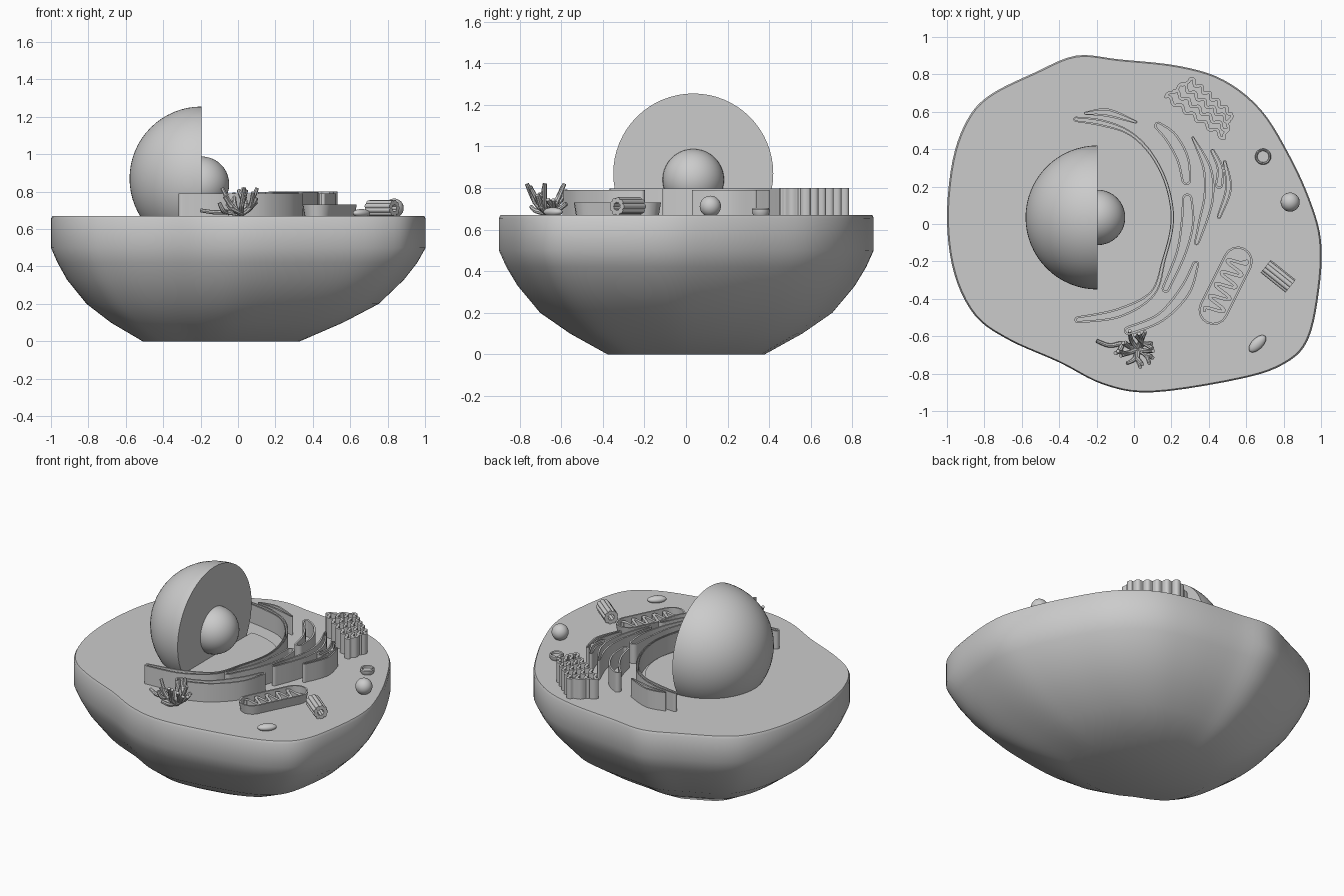
import bpy, bmesh, math, random
from mathutils import Vector, Matrix

if "Cube" in bpy.data.objects:
    bpy.data.objects.remove(bpy.data.objects["Cube"])

random.seed(4)
TOP = 0.67   # height of the cut cell surface


def finish(bm, name, angle=35):
    bmesh.ops.recalc_face_normals(bm, faces=bm.faces)
    me = bpy.data.meshes.new(name)
    bm.to_mesh(me)
    bm.free()
    ob = bpy.data.objects.new(name, me)
    bpy.context.collection.objects.link(ob)
    bpy.ops.object.select_all(action='DESELECT')
    ob.select_set(True)
    bpy.context.view_layer.objects.active = ob
    bpy.ops.object.shade_smooth_by_angle(angle=math.radians(angle))
    return ob


def spline(pts, steps, closed=False):
    """Catmull-Rom samples through the points."""
    p = [Vector(q) for q in pts]
    n = len(p)
    out = []
    for i in range(n if closed else n - 1):
        if closed:
            a, b, c, d = (p[(i + k) % n] for k in (-1, 0, 1, 2))
        else:
            a, b, c, d = p[max(i - 1, 0)], p[i], p[i + 1], p[min(i + 2, n - 1)]
        for s in range(steps):
            t = s / steps
            out.append(0.5 * (2 * b + (c - a) * t + (2 * a - 5 * b + 4 * c - d) * t * t
                              + (3 * b - a - 3 * c + d) * t ** 3))
    if not closed:
        out.append(p[-1])
    return out


def ribbon(samples, shrink=0.0):
    """Round-ended outline around (x, y, half width) samples."""
    left, right, caps = [], [], []
    for i, s in enumerate(samples):
        d = samples[min(i + 1, len(samples) - 1)] - samples[max(i - 1, 0)]
        d = Vector((d.x, d.y)).normalized()
        w = s.z * (1 - shrink * 0.55) if s.z < shrink_limit else s.z - shrink * wall_t
        nrm = Vector((-d.y, d.x))
        c = Vector((s.x, s.y))
        left.append(c + nrm * w)
        right.append(c - nrm * w)
        if i in (0, len(samples) - 1):
            sg = 1 if i else -1
            caps.append([c + nrm * w * math.cos(k * math.pi / 8) + d * sg * w * math.sin(k * math.pi / 8)
                         for k in range(1, 8)])
    return left + caps[1] + right[::-1] + caps[0][::-1]


wall_t, shrink_limit = 0.011, 0.02


def loft(bm, loops, cap_first=False, cap_last=True):
    rings = [[bm.verts.new(v) for v in lp] for lp in loops]
    n = len(rings[0])
    for a, b in zip(rings, rings[1:]):
        for i in range(n):
            j = (i + 1) % n
            bm.faces.new((a[i], a[j], b[j], b[i]))
    if cap_first:
        bm.faces.new(rings[0][::-1])
    if cap_last:
        bm.faces.new(rings[-1])


def at(outline, z):
    return [(p.x, p.y, z) for p in outline]


def pocket(name, pts, z1, floor=0.69, steps=8, solid=False, flare=1.0):
    """Thin-walled pouch (or solid wall) standing on the cell surface."""
    smp = spline(pts, steps)
    outer, inner = ribbon(smp), ribbon(smp, 1.0)
    bm = bmesh.new()
    foot = outer if flare == 1 else ribbon([Vector((s.x, s.y, s.z * flare)) for s in smp])
    loops = [at(foot, TOP - 0.01), at(outer, z1)]
    if not solid:
        loops += [at(inner, z1), at(inner, floor)]
    loft(bm, loops, cap_first=True)
    return finish(bm, name)


def ball(name, loc, scale, rot=0.0, seg=40):
    bm = bmesh.new()
    bmesh.ops.create_uvsphere(bm, u_segments=seg, v_segments=seg // 2, radius=1)
    bm.transform(Matrix.Translation(loc) @ Matrix.Rotation(rot, 4, 'Z') @ Matrix.Diagonal((*scale, 1)))
    return finish(bm, name)


# Cell body: irregular outline lofted down to a small flat base
outline = spline([(-.31, .9), (-.08, .88), (.24, .845), (.48, .77), (.68, .61), (.83, .37), (.94, .13),
                  (1, -.09), (.99, -.35), (.93, -.62), (.8, -.75), (.56, -.83), (.1, -.9), (-.16, -.86),
                  (-.4, -.74), (-.67, -.62), (-.85, -.49), (-.96, -.27), (-1, .02), (-.97, .34),
                  (-.89, .56), (-.77, .69), (-.53, .81)], 5, True)
bm = bmesh.new()
levels = [(0, .42, -.09), (.1, .62, -.06), (.2, .78, -.03), (.33, .9, -.015), (.42, .96, -.005),
          (.5, 1, 0), (.655, 1, 0), (TOP, .992, 0)]
loft(bm, [[(p.x * s + dx, p.y * s, z) for p in outline] for z, s, dx in levels], cap_first=True)
finish(bm, "cell_body", 50)

# Nucleus: sphere with its right half cut away, sunk into the surface
NX, NY, NR = -.195, .035, .385
bm = bmesh.new()
bmesh.ops.create_uvsphere(bm, u_segments=64, v_segments=32, radius=NR)
bmesh.ops.bisect_plane(bm, geom=bm.verts[:] + bm.edges[:] + bm.faces[:], dist=1e-5,
                       plane_co=(0, 0, 0), plane_no=(1, 0, 0), clear_outer=True)
bmesh.ops.holes_fill(bm, edges=[e for e in bm.edges if e.is_boundary], sides=0)
bmesh.ops.translate(bm, vec=(NX, NY, .87), verts=bm.verts)
finish(bm, "nucleus_shell")
ball("nucleolus", (NX, NY, .84), (.148,) * 3)

# Half disc marking the cut nucleus on the surface
half = [Vector((NX + NR * math.cos(a), NY + NR * math.sin(a)))
        for a in (math.pi * (k / 40 - .5) for k in range(41))]
bm = bmesh.new()
loft(bm, [at(half, TOP - .01), at(half, TOP + .004)])
finish(bm, "nucleus_floor")

# Folded membrane pouches around the nucleus: x, y, half width
pouches = [
    [(-.31, .56, .014), (-.17, .54, .018), (-.03, .49, .012), (.08, .39, .01), (.16, .25, .009),
     (.2, .1, .009), (.2, -.03, .009), (.16, -.19, .01), (.1, -.37, .016), (-.08, -.475, .026), (-.3, -.512, .018)],
    [(-.26, .592, .008), (-.14, .595, .022), (.01, .545, .008)],
    [(.13, .525, .022), (.2, .46, .034), (.26, .35, .034), (.28, .235, .026)],
    [(.285, .135, .028), (.285, 0, .036), (.25, -.16, .028), (.17, -.345, .022)],
    [(.33, -.215, .018), (.27, -.36, .032), (.14, -.5, .026), (-.03, -.57, .024)],
    [(.315, .46, .008), (.39, .3, .024), (.4, .15, .028), (.37, .02, .025), (.335, -.1, .014)],
    [(.42, .39, .012), (.46, .3, .018), (.455, .21, .022)],
    [(.485, .33, .01), (.505, .19, .018), (.455, .04, .012)],
]
for i, p in enumerate(pouches):
    pocket(f"membrane_pouch_{i + 1}", p, .79 + .008 * (i in (2, 3, 5)))

# Wavy stacked sacs: rippled walls side by side, joined by rippled ends
A, B, C, D = Vector((.17, .68)), Vector((.485, .46)), Vector((.52, .59)), Vector((.3, .775))


def wavy(name, a, b, waves, amp=.012):
    d = (b - a).normalized()
    n = waves * 6
    pts = []
    for k in range(n + 1):
        q = a.lerp(b, k / n) + Vector((-d.y, d.x)) * amp * math.sin(2 * math.pi * waves * k / n)
        pts.append((q.x, q.y, .008))
    pocket(name, pts, .80, steps=2, solid=True)


for k in range(4):
    wavy(f"stacked_sac_wall_{k + 1}", A.lerp(D, k / 3), B.lerp(C, k / 3), 5)
wavy("stacked_sac_end_left", A, D, 2, .008)
wavy("stacked_sac_end_right", B, C, 2, .008)

# Capsule organelle: shallow bowl with a serpentine fold inside
M0, M1 = Vector((.555, -.2)), Vector((.425, -.46))
pocket("capsule_bowl", [(M0.x, M0.y, .08), (M1.x, M1.y, .08)], .73, floor=.685, flare=.85)
ax = (M1 - M0).normalized()
side = Vector((-ax.y, ax.x))
fold = []
for k in range(20):
    q = M0.lerp(M1, -.08 + 1.16 * k / 19) + side * (.042, .042, -.042, -.042)[k % 4]
    fold.append((q.x, q.y, .0085))
pocket("capsule_fold", fold, .72, steps=5, solid=True)

# Barrel: a ring of nine short tubes lying on the surface
direction = Vector((.78, -.62, 0)).normalized()
rot = direction.to_track_quat('Z', 'Y').to_matrix().to_4x4()
bm = bmesh.new()
for k in range(9):
    a = 2 * math.pi * k / 9
    m = Matrix.Translation((.77, -.28, .712)) @ rot @ Matrix.Translation((.031 * math.cos(a), .031 * math.sin(a), 0))
    bmesh.ops.create_cone(bm, cap_ends=True, segments=12, radius1=.0135, radius2=.0135, depth=.17, matrix=m)
finish(bm, "tube_barrel")

# Small loose bodies: sphere, flat oval and a round dish
ball("round_vesicle", (.835, .117, .712), (.051,) * 3)
ball("oval_vesicle", (.66, -.64, .685), (.058, .03, .022), math.radians(45), 32)
circle = [(math.cos(2 * math.pi * k / 32), math.sin(2 * math.pi * k / 32)) for k in range(32)]
bm = bmesh.new()
loft(bm, [[(.69 + r * x, .36 + r * y, z) for x, y in circle] for r, z in
          ((.034, .665), (.043, .682), (.043, .697), (.038, .704), (.032, .7), (.03, .688))])
finish(bm, "dish_vesicle")

# Branching tubule cluster: bent tapered tubes spreading from one spot
cu = bpy.data.curves.new("tubule_cluster", 'CURVE')
cu.dimensions = '3D'
cu.bevel_depth, cu.bevel_resolution, cu.use_fill_caps = .013, 2, True
hub = Vector((.02, -.67, .68))


def tube(pts):
    smp = spline(pts, 5)
    sp = cu.splines.new('POLY')
    sp.points.add(len(smp) - 1)
    for k, q in enumerate(smp):
        sp.points[k].co = (*q, 1)
        sp.points[k].radius = 1.1 - .35 * k / len(smp)


for k in range(12):
    a = 2 * math.pi * k / 12 + random.uniform(-.2, .2)
    r = random.uniform(.08, .11)
    h = random.uniform(.02, .13) if k % 3 else .14
    out = Vector((math.cos(a), math.sin(a), 0))
    bend = Vector((-out.y, out.x, 0)) * random.uniform(-.02, .02)
    mid = hub + out * r * .55 + bend + Vector((0, 0, h * .35))
    tube([hub, mid, hub + out * r + Vector((0, 0, h))])
    if k % 2:
        tube([mid, mid + out * .03 - bend * 2.5 + Vector((0, 0, h * .5 + .01))])
tube([hub, (-.06, -.64, .69), (-.13, -.65, .69), (-.2, -.625, .7)])
tube([(-.06, -.64, .69), (-.08, -.68, .7), (-.1, -.69, .74)])
ob = bpy.data.objects.new("tubule_cluster", cu)
bpy.context.collection.objects.link(ob)
bpy.ops.object.select_all(action='DESELECT')
ob.select_set(True)
bpy.context.view_layer.objects.active = ob
bpy.ops.object.convert(target='MESH')
bpy.ops.object.shade_smooth_by_angle(angle=math.radians(40))
